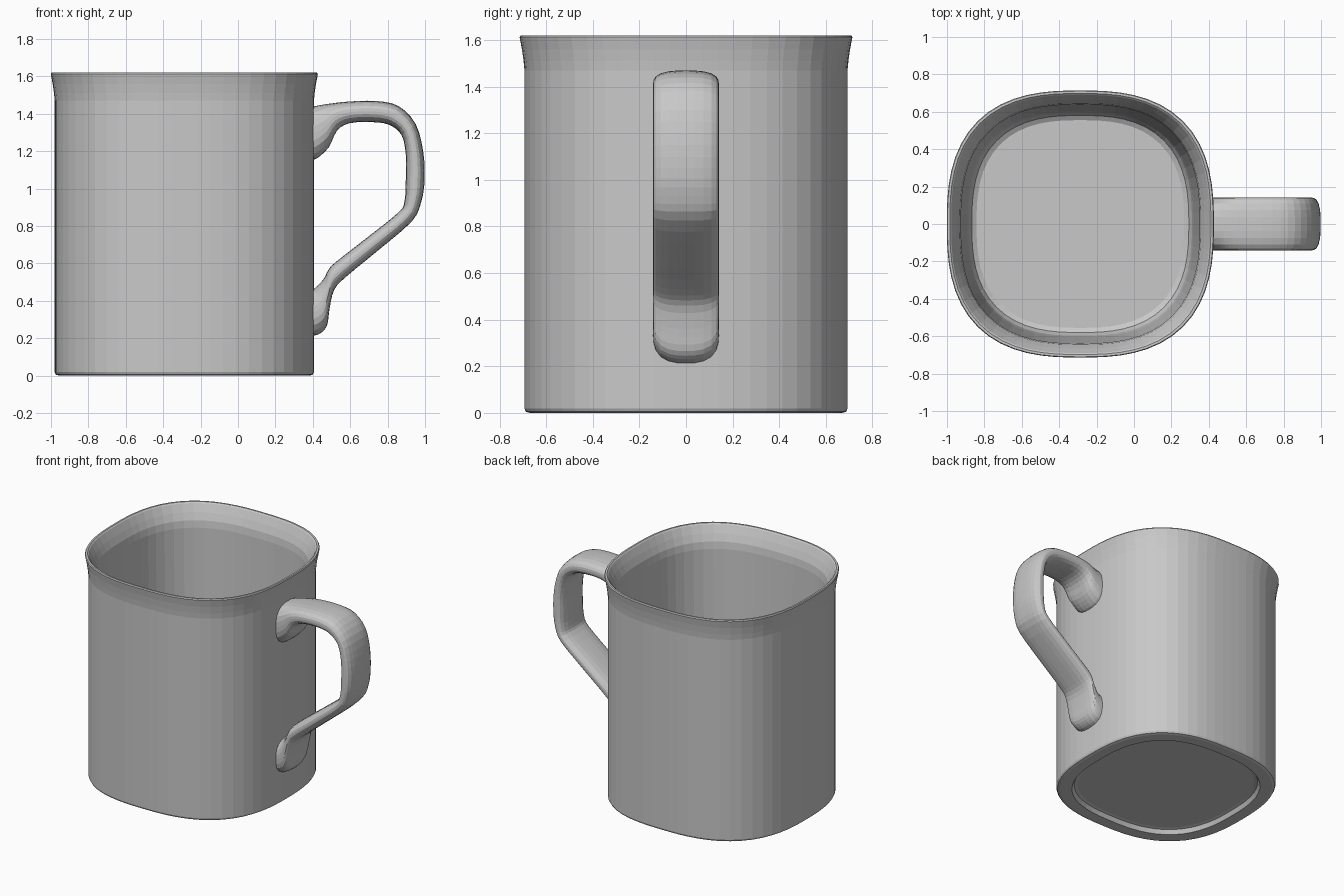
import bpy
import bmesh
from math import cos, sin, pi, copysign
from mathutils import Vector

default_cube = bpy.data.objects.get("Cube")
if default_cube:
    bpy.data.objects.remove(default_cube, do_unlink=True)

# Single glazed grey material
grey = bpy.data.materials.new("plain grey")
grey.use_nodes = True
colour = (0.58, 0.58, 0.58, 1)
grey.diffuse_color = colour
grey.node_tree.nodes["Principled BSDF"].inputs["Base Color"].default_value = colour


def loft(name, rings):
    """Skin a list of closed rings and cap both ends."""
    bm = bmesh.new()
    loops = [[bm.verts.new(p) for p in ring] for ring in rings]
    for low, high in zip(loops, loops[1:]):
        for i in range(len(low)):
            j = (i + 1) % len(low)
            bm.faces.new((low[i], low[j], high[j], high[i]))
    bm.faces.new(loops[0][::-1])
    bm.faces.new(loops[-1])
    bmesh.ops.recalc_face_normals(bm, faces=bm.faces)
    mesh = bpy.data.meshes.new(name)
    bm.to_mesh(mesh)
    bm.free()
    mesh.materials.append(grey)
    obj = bpy.data.objects.new(name, mesh)
    bpy.context.collection.objects.link(obj)
    return obj


def squircle(count, power):
    """Unit rounded square, sampled by even polar angle."""
    points = []
    for i in range(count):
        c, s = cos(2 * pi * i / count), sin(2 * pi * i / count)
        r = (abs(c) ** power + abs(s) ** power) ** (-1 / power)
        points.append((c * r, s * r))
    return points


def smooth_path(points, steps):
    """Catmull-Rom subdivision through the points."""
    pts = [points[0]] + points + [points[-1]]
    result = []
    for a, b, c, d in zip(pts, pts[1:], pts[2:], pts[3:]):
        for k in range(steps):
            t = k / steps
            result.append(b + (c - a) * t / 2
                          + (a * 2 - b * 5 + c * 4 - d) * t * t / 2
                          + (b * 3 - a - c * 3 + d) * t ** 3 / 2)
    return result + [points[-1]]


# Mug body: (half width, height) from the recessed base, up the outside,
# over the flared rim and down the inside to the floor
body_profile = [
    (0.56, 0.035), (0.58, 0.03), (0.595, 0.0), (0.67, 0.0), (0.687, 0.005),
    (0.693, 0.018), (0.693, 1.47), (0.697, 1.51), (0.704, 1.56),
    (0.714, 1.612), (0.71, 1.62), (0.698, 1.62), (0.69, 1.612),
    (0.665, 1.56), (0.645, 1.51), (0.638, 1.46), (0.605, 0.22),
    (0.597, 0.15), (0.58, 0.11), (0.555, 0.095),
]
outline = squircle(64, 2.65)
loft("mug_body", [[(x * r - 0.287, y * r, z) for x, y in outline]
                  for r, z in body_profile])

# Handle: outer edge and inner edge (x, z) of each station, top to bottom
stations = [
    ((0.37, 1.43), (0.37, 1.15)), ((0.41, 1.44), (0.42, 1.16)),
    ((0.45, 1.448), (0.485, 1.22)), ((0.5, 1.455), (0.53, 1.31)),
    ((0.59, 1.465), (0.6, 1.35)), ((0.74, 1.468), (0.72, 1.355)),
    ((0.86, 1.44), (0.81, 1.34)), ((0.95, 1.345), (0.875, 1.285)),
    ((0.99, 1.2), (0.897, 1.18)), ((0.998, 1.05), (0.897, 1.05)),
    ((0.98, 0.93), (0.89, 0.93)), ((0.93, 0.825), (0.855, 0.87)),
    ((0.75, 0.67), (0.68, 0.73)), ((0.58, 0.53), (0.52, 0.605)),
    ((0.515, 0.46), (0.483, 0.565)), ((0.49, 0.36), (0.46, 0.52)),
    ((0.475, 0.265), (0.43, 0.485)), ((0.43, 0.22), (0.405, 0.465)),
    ((0.37, 0.21), (0.37, 0.46)),
]
outer = smooth_path([Vector((x, 0, z)) for (x, z), _ in stations], 3)
inner = smooth_path([Vector((x, 0, z)) for _, (x, z) in stations], 3)
section = squircle(24, 2.7)
rings = []
for a, b in zip(outer, inner):
    middle, half = (a + b) / 2, (a - b) / 2
    rings.append([middle + half * u + Vector((0, 0.141 * v, 0))
                  for u, v in section])
loft("handle", rings)
